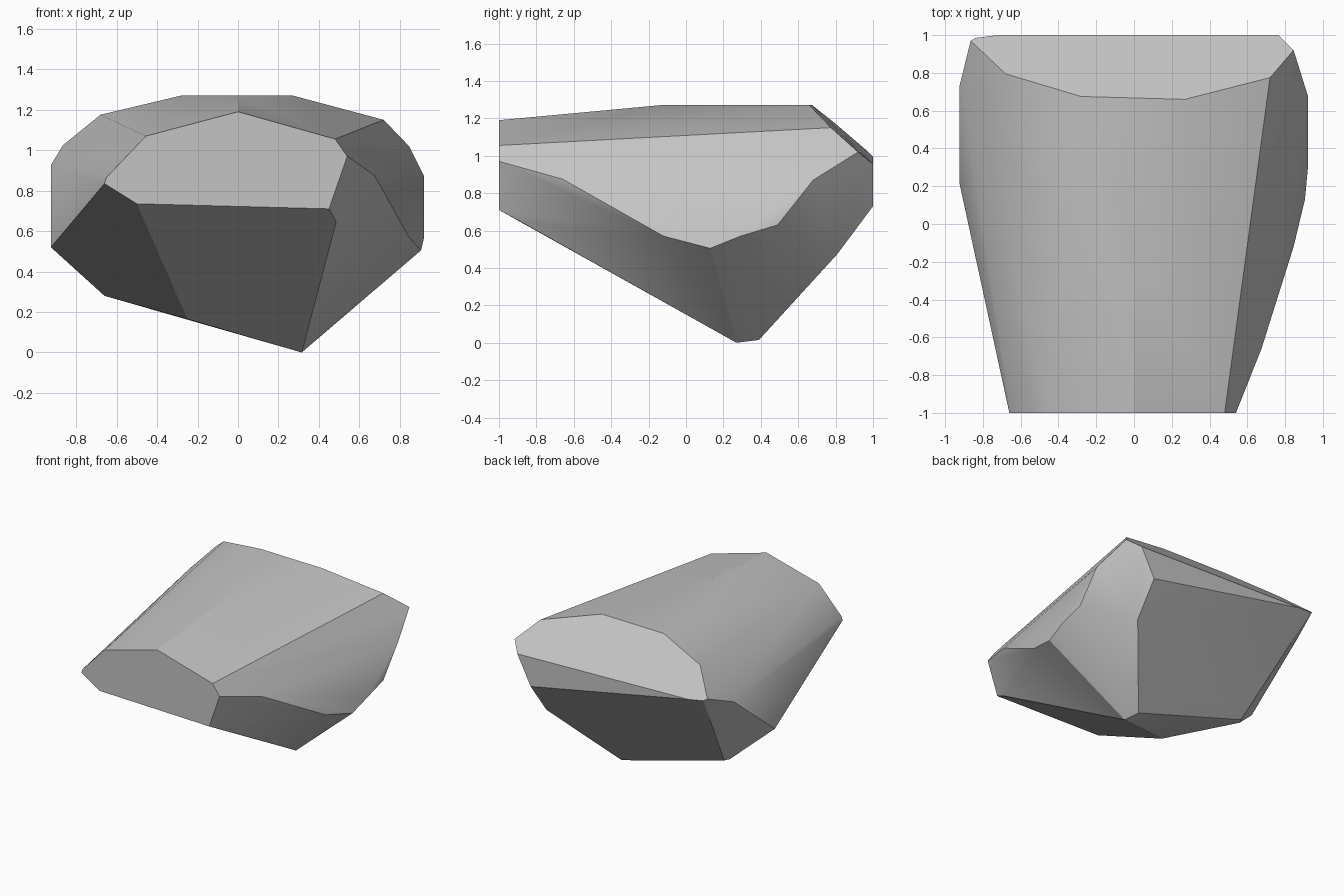
import bpy
import bmesh
import math
from mathutils import Vector

# Remove the default cube if the scene has one
default_cube = bpy.data.objects.get("Cube")
if default_cube:
    bpy.data.objects.remove(default_cube, do_unlink=True)


def make_material(name, colour):
    material = bpy.data.materials.new(name)
    material.use_nodes = True
    material.diffuse_color = colour
    shader = next(n for n in material.node_tree.nodes if n.type == 'BSDF_PRINCIPLED')
    shader.inputs["Base Color"].default_value = colour
    return material


def flat_outline(outline, y):
    """Place an (x, z) outline on a plane of constant depth."""
    return [Vector((x, y, z)) for x, z in outline]


def build_stone(name, corners, material):
    """Wrap the corners in a convex shell and merge its coplanar facets."""
    mesh = bpy.data.meshes.new(name)
    bm = bmesh.new()
    verts = [bm.verts.new(corner) for corner in corners]
    hull = bmesh.ops.convex_hull(bm, input=verts)
    loose = {g for g in hull["geom_interior"] + hull["geom_unused"]
             if isinstance(g, bmesh.types.BMVert)}
    bmesh.ops.delete(bm, geom=list(loose), context='VERTS')
    bmesh.ops.dissolve_limit(bm, angle_limit=math.radians(1.5),
                             verts=bm.verts[:], edges=bm.edges[:])
    bmesh.ops.recalc_face_normals(bm, faces=bm.faces[:])
    bm.to_mesh(mesh)
    bm.free()
    mesh.materials.append(material)
    stone = bpy.data.objects.new(name, mesh)
    bpy.context.collection.objects.link(stone)
    return stone


# Flat broken face at the front
front_face = flat_outline([(-0.66, 0.835), (-0.65, 0.865), (-0.455, 1.07), (0, 1.19),
                           (0.48, 1.055), (0.54, 0.97), (0.45, 0.71), (-0.5, 0.735)], -1)

# Narrow upright facet at the back
back_face = flat_outline([(0.765, 0.955), (-0.72, 0.995), (0.65, 0.73)], 1)

# Rounded rim of the sloping back cut, from one side over the crown to the other
crown_rim = [(-0.84, 0.985, 1.01), (-0.865, 0.97, 1.025), (-0.68, 0.795, 1.175),
             (-0.28, 0.675, 1.27), (0.27, 0.66, 1.27), (0.72, 0.775, 1.15),
             (0.845, 0.92, 1.02)]
crown_ridge = [(0, -0.14, 1.27)]

# Wavy widest edge on the +x side
left_edge = [(0.675, -0.66, 0.875), (0.845, -0.12, 0.57), (0.905, 0.13, 0.505),
             (0.92, 0.29, 0.57), (0.92, 0.49, 0.63), (0.92, 0.68, 0.87)]

# Triangular chip on the -x side
right_chip = [(-0.925, 0.22, 0.52), (-0.925, 0.725, 0.925)]

# Keel and lower corners of the underside
underside = [(0.485, -0.88, 0.645), (0.315, 0.27, 0), (0.285, 0.39, 0.015),
             (0.645, 0.81, 0.475), (-0.25, 0.015, 0.165), (-0.64, 0.44, 0.28),
             (-0.66, 0.4, 0.28)]

corners = front_face + back_face + [
    Vector(p) for p in crown_rim + crown_ridge + left_edge + right_chip + underside]
stone_grey = make_material("stone_grey", (0.55, 0.55, 0.55, 1))
stone = build_stone("faceted_stone", corners, stone_grey)

# Smooth the gentle curves and keep the chipped edges crisp
bpy.ops.object.select_all(action='DESELECT')
stone.select_set(True)
bpy.context.view_layer.objects.active = stone
bpy.ops.object.shade_smooth_by_angle(angle=math.radians(30))
